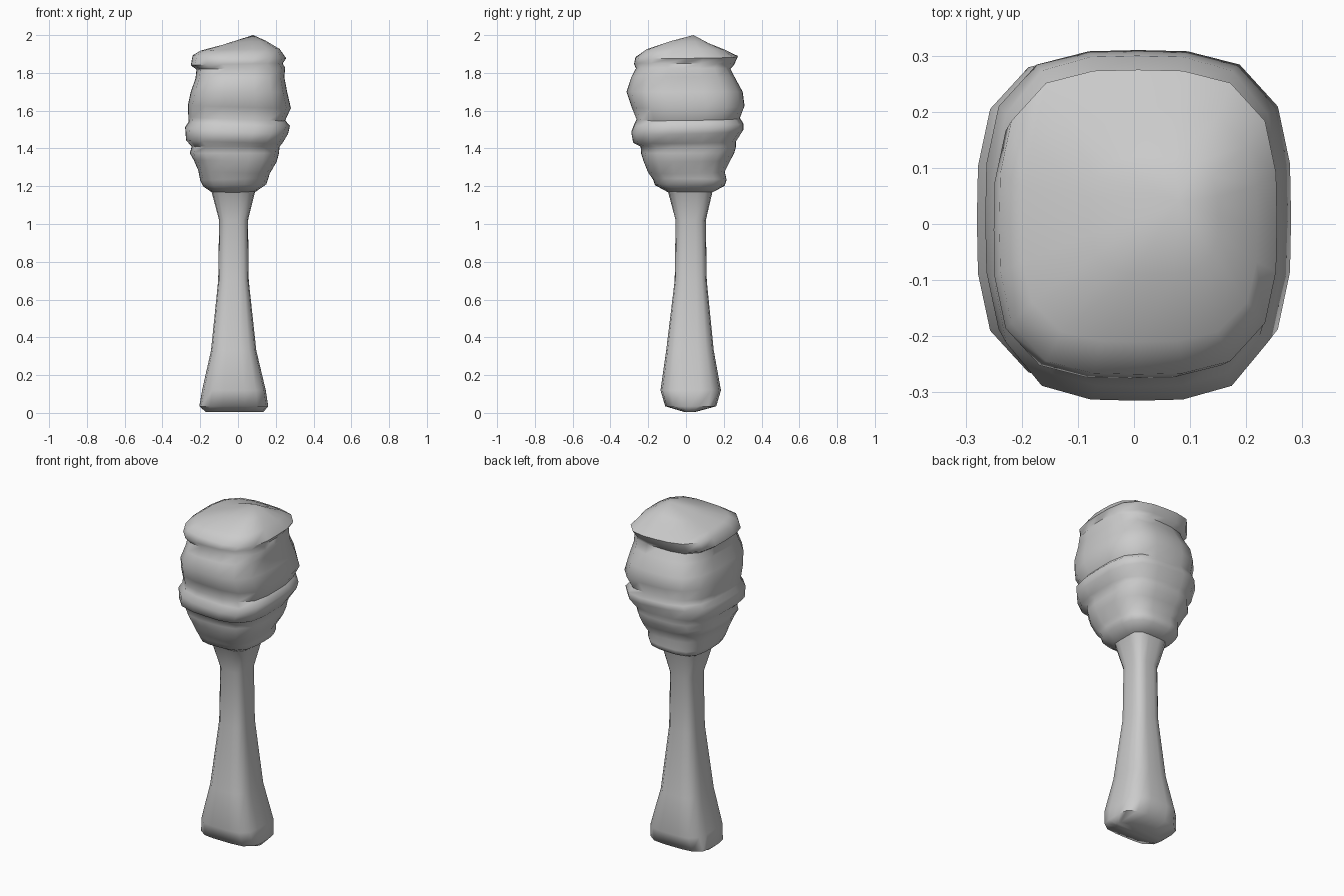
import bpy, bmesh, math
from mathutils import Vector

SIDES = 20


def loft(name, rings, power, apex=None):
    """Skin stacked rounded-square rings: (z, left, right, front, back, tilt)."""
    bm = bmesh.new()
    loops = []
    for z, l, r, f, b, tilt in rings:
        cx, cy, hx, hy = (l + r) / 2, (f + b) / 2, (r - l) / 2, (b - f) / 2
        loop = []
        for i in range(SIDES):
            a = 2 * math.pi * i / SIDES
            c, s = math.cos(a), math.sin(a)
            k = (abs(c) ** power + abs(s) ** power) ** (-1 / power)
            loop.append(bm.verts.new((cx + hx * c * k, cy + hy * s * k,
                                      z + tilt * (c - 0.4 * s) * k)))
        loops.append(loop)
    for lo, hi in zip(loops, loops[1:]):
        for i in range(SIDES):
            j = (i + 1) % SIDES
            bm.faces.new((lo[i], lo[j], hi[j], hi[i]))
    bm.faces.new(loops[0][::-1])
    if apex:
        tip = bm.verts.new(Vector(apex))
        for i in range(SIDES):
            bm.faces.new((loops[-1][i], loops[-1][(i + 1) % SIDES], tip))
    else:
        bm.faces.new(loops[-1])
    mesh = bpy.data.meshes.new(name)
    bm.to_mesh(mesh)
    bm.free()
    obj = bpy.data.objects.new(name, mesh)
    bpy.context.collection.objects.link(obj)
    bpy.ops.object.select_all(action='DESELECT')
    obj.select_set(True)
    bpy.context.view_layer.objects.active = obj
    bpy.ops.object.shade_smooth_by_angle(angle=math.radians(60))
    return obj


# Flared handle with a wedge-shaped butt
loft("handle", [
    (0.005, -0.17, 0.135, -0.01, 0.05, 0),
    (0.035, -0.205, 0.16, -0.11, 0.16, 0),
    (0.12, -0.19, 0.147, -0.135, 0.185, 0),
    (0.33, -0.143, 0.097, -0.105, 0.147, 0),
    (0.70, -0.105, 0.057, -0.060, 0.110, 0),
    (1.02, -0.100, 0.053, -0.055, 0.105, 0),
    (1.17, -0.140, 0.090, -0.095, 0.140, 0),
    (1.21, -0.150, 0.110, -0.120, 0.150, 0),
], 4)

# Bulging head with wrapped, slightly tilted ridges
loft("wrapped_head", [
    (1.165, -0.135, 0.085, -0.09, 0.135, 0),
    (1.205, -0.185, 0.150, -0.165, 0.205, 0.005),
    (1.235, -0.200, 0.160, -0.175, 0.215, 0.005),
    (1.275, -0.210, 0.168, -0.200, 0.205, -0.008),
    (1.335, -0.235, 0.205, -0.225, 0.235, -0.005),
    (1.375, -0.255, 0.217, -0.238, 0.255, 0),
    (1.410, -0.245, 0.220, -0.240, 0.265, 0),
    (1.435, -0.275, 0.235, -0.280, 0.265, -0.008),
    (1.495, -0.280, 0.265, -0.290, 0.305, -0.018),
    (1.530, -0.262, 0.275, -0.275, 0.303, -0.01),
    (1.558, -0.263, 0.250, -0.262, 0.285, -0.01),
    (1.622, -0.265, 0.280, -0.288, 0.310, -0.008),
    (1.700, -0.250, 0.260, -0.315, 0.300, 0),
    (1.775, -0.225, 0.245, -0.290, 0.260, 0.004),
    (1.822, -0.220, 0.250, -0.265, 0.235, 0.004),
    (1.845, -0.250, 0.237, -0.275, 0.255, 0.005),
    (1.885, -0.240, 0.255, -0.268, 0.275, -0.008),
    (1.922, -0.200, 0.220, -0.210, 0.210, 0.005),
    (1.958, -0.080, 0.150, -0.090, 0.120, 0.01),
], 3.3, apex=(0.08, 0.04, 2.0))
